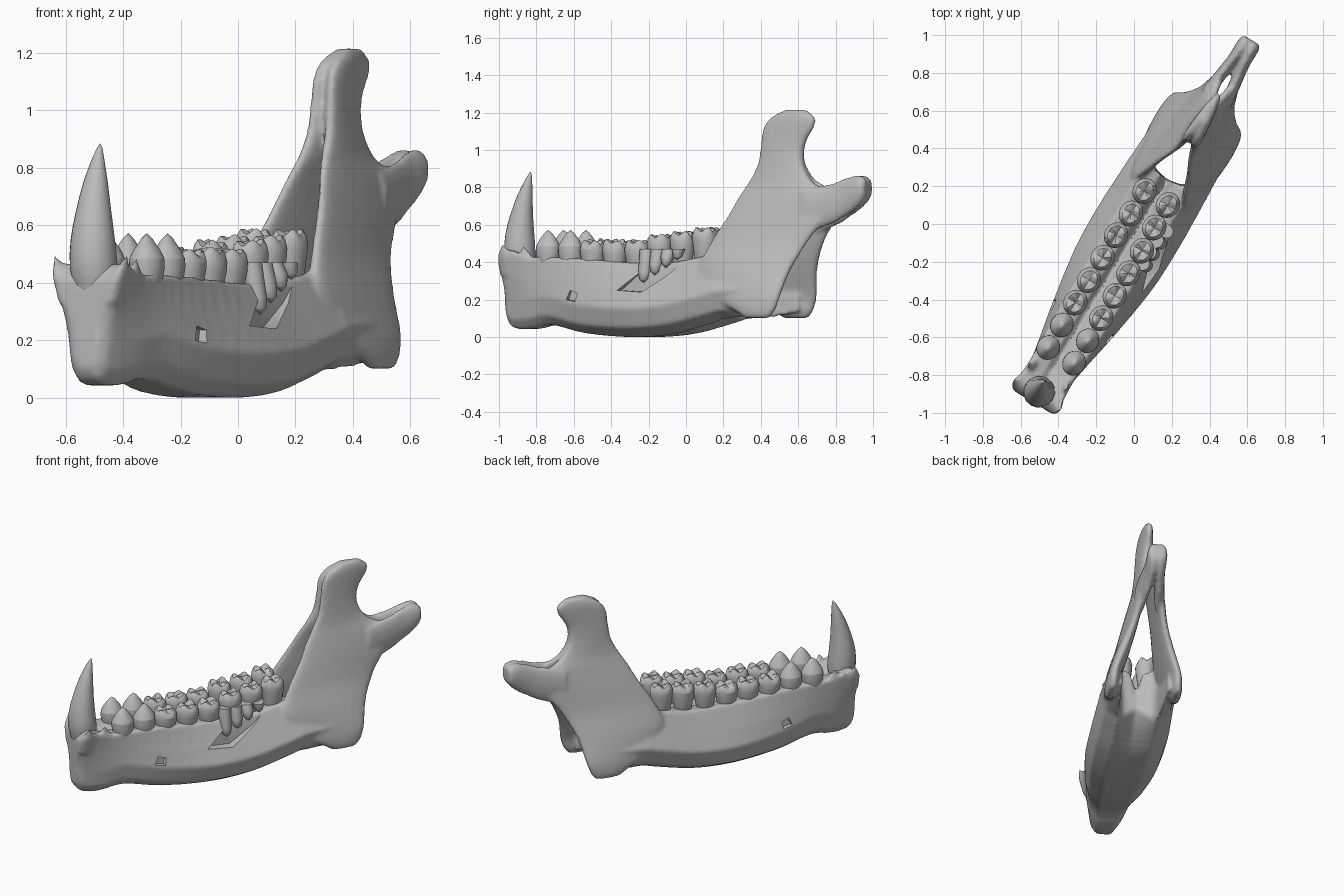
import bpy, bmesh, math, random
from mathutils import Vector

random.seed(4)
cube = bpy.data.objects.get("Cube")
if cube:
    bpy.data.objects.remove(cube)

ORIGIN = Vector((-0.52, -0.918, 0))
ALONG = Vector((0.517, 0.856, 0))
ACROSS = Vector((0.856, -0.517, 0))

bone_mat = bpy.data.materials.new("bone_grey")
bone_mat.use_nodes = True
GREY = (0.5, 0.5, 0.5, 1)
bone_mat.diffuse_color = GREY
bone_mat.node_tree.nodes["Principled BSDF"].inputs["Base Color"].default_value = GREY


def place(u, v, z):
    """Jaw coordinates: u along the jaw, v to its side, z up."""
    return ORIGIN + ALONG * u + ACROSS * v + Vector((0, 0, z))


def flow(stations, steps=4):
    """Insert smoothly curved in-between stations."""
    pts = [stations[0], *stations, stations[-1]]
    out = []
    for a, b, c, d in zip(pts, pts[1:], pts[2:], pts[3:]):
        for k in range(steps):
            t = k / steps
            out.append([q + t / 2 * (r - p + t * (2 * p - 5 * q + 4 * r - s + t * (3 * (q - r) + s - p)))
                        for p, q, r, s in zip(a, b, c, d)])
    return out + [stations[-1]]


def loft(bm, rings, tip=None):
    """Skin closed rings of (u, v, z) points and cap both ends."""
    loops = [[bm.verts.new(place(*p)) for p in ring] for ring in rings]
    faces = []
    for a, b in zip(loops, loops[1:]):
        for i in range(len(a)):
            j = (i + 1) % len(a)
            faces.append(bm.faces.new((a[i], a[j], b[j], b[i])))
    faces.append(bm.faces.new(loops[0][::-1]))
    if tip:
        t = bm.verts.new(place(*tip))
        last = loops[-1]
        for i in range(len(last)):
            faces.append(bm.faces.new((last[i], last[(i + 1) % len(last)], t)))
    else:
        faces.append(bm.faces.new(loops[-1]))
    bmesh.ops.recalc_face_normals(bm, faces=faces)


def oval(u, v, z, ru, rv, n=12):
    return [(u + ru * math.cos(k * math.tau / n), v + rv * math.sin(k * math.tau / n), z)
            for k in range(n)]


def finish(bm, name):
    mesh = bpy.data.meshes.new(name)
    bm.to_mesh(mesh)
    bm.free()
    ob = bpy.data.objects.new(name, mesh)
    bpy.context.collection.objects.link(ob)
    mesh.materials.append(bone_mat)
    return ob


def select(ob):
    bpy.ops.object.select_all(action='DESELECT')
    ob.select_set(True)
    bpy.context.view_layer.objects.active = ob


def smooth(ob, angle):
    select(ob)
    bpy.ops.object.shade_smooth_by_angle(angle=math.radians(angle))


# Body stations: u, half width, bottom, top, rim side, inner side, groove height, midline lift
BODY = [(-0.03, .055, .1, .41, .11, -.02, .36, 0), (-.005, .08, .06, .45, .14, -.02, .37, 0),
        (.04, .095, .04, .47, .14, -.02, .38, 0), (.14, .12, .04, .43, .13, -.02, .38, 0),
        (.27, .145, .06, .43, .13, -.02, .36, 0), (.5, .19, .015, .42, .135, -.02, .35, 0),
        (.8, .235, -.005, .4, .135, -.02, .3, 0), (1.05, .243, .01, .4, .14, -.02, .28, .01),
        (1.24, .238, .05, .43, .14, -.015, .26, .05), (1.34, .234, .075, .44, .14, -.01, .25, .1),
        (1.38, .232, .085, .45, .14, .1, .24, .05), (1.55, .222, .1, .4, .15, .13, .22, .01),
        (1.69, .2, .13, .34, .155, .14, .22, 0)]
# Ramus levels: z, front u, back u, side, half thickness, twist
RAMUS = [(.1, 1.56, 1.71, .2, .022, 0), (.14, 1.5, 1.745, .198, .034, 0), (.22, 1.34, 1.775, .185, .04, -.005),
         (.36, 1.25, 1.81, .148, .046, .01), (.5, 1.3, 1.88, .108, .038, .02),
         (.65, 1.39, 1.98, .075, .033, .02), (.77, 1.455, 1.98, .05, .03, .015),
         (.84, 1.5, 1.87, .035, .03, .012), (.93, 1.545, 1.81, .025, .03, .012),
         (1.03, 1.56, 1.815, .018, .03, .014), (1.12, 1.575, 1.87, .013, .03, .016),
         (1.175, 1.62, 1.875, .01, .028, .014), (1.215, 1.7, 1.82, .01, .016, .005)]
# Condyle arm: u, side, z, half height, half thickness
CONDYLE = [(1.85, .06, .67, .12, .033), (2.0, .04, .71, .112, .032), (2.08, .03, .745, .105, .032),
           (2.15, .025, .775, .092, .037), (2.19, .023, .79, .07, .037), (2.21, .022, .795, .045, .027)]


def body_ring(s, u, w, zb, zt, vo, vin, zg, lift):
    low = max(vin + .01, w * .5)
    pts = [(vin, zb + .005 + lift), (low, zb + .005), (w * .85, zb + .055), (w, zb + .16),
           (w * .6 + vo * .4, zb * .4 + zt * .6 + .02), (vo, zt),
           (max(vo - .1, vin + .02), zt - .01), (vin, zg)]
    return [(u, v * s, z) for v, z in pts]


def ramus_ring(s, z, f, b, v, t, twist):
    """Flattened plate section with full ends."""
    ring = []
    for k in range(20):
        c, n = math.cos(k * math.tau / 20), math.sin(k * math.tau / 20)
        side = math.copysign(abs(n) ** .7, n) * t - twist * c
        ring.append(((f + b) / 2 + c * (b - f) / 2, s * (v + side), z))
    return ring


# Jaw bone, both halves and the flared socket points fused
bm = bmesh.new()
for s in (1, -1):
    loft(bm, [body_ring(s, *st) for st in flow(BODY)])
    loft(bm, [ramus_ring(s, *st) for st in flow(RAMUS)])
    loft(bm, [[(u, s * (v + t * math.cos(a)), z + h * math.sin(a))
               for a in (k * math.tau / 12 for k in range(12))] for u, v, z, h, t in flow(CONDYLE)])
    for u, v, h in ((.015, .15, .51), (.13, .125, .5)):
        loft(bm, [oval(u, s * (v - .06), .33, .05, .03), oval(u, s * (v - .025), .43, .045, .022)],
             tip=(u, s * v, h))
jaw = finish(bm, "jaw_bone")
remesh = jaw.modifiers.new("fuse", 'REMESH')
remesh.mode = 'VOXEL'
remesh.voxel_size = 0.011
soft = jaw.modifiers.new("soften", 'SMOOTH')
soft.factor, soft.iterations = 0.5, 8

# Nerve openings on both sides and the broken pocket on the left side
bm = bmesh.new()
for s in (1, -1):
    loft(bm, [[(u, s * v, z) for u, z in ((.43, .20), (.49, .19), (.5, .235), (.45, .25))]
              for v in (.15, .26)])
openings = finish(bm, "opening_cutter")
bm = bmesh.new()
loft(bm, [[(u, v, z) for u, z in ((.76, .25), (.92, .24), (1.06, .33), (1.2, .46), (.98, .48), (.9, .36))]
          for v in (.15, .3)])
pocket = finish(bm, "pocket_cutter")
for cutter in (openings, pocket):
    cutter.hide_render = True
    cut = jaw.modifiers.new("cut", 'BOOLEAN')
    cut.operation = 'DIFFERENCE'
    cut.object = cutter
select(jaw)
for mod in list(jaw.modifiers):
    bpy.ops.object.modifier_apply(modifier=mod.name)
for cutter in (openings, pocket):
    bpy.data.objects.remove(cutter)
smooth(jaw, 45)


def tooth(bm, u, v, top, ru, rv, cusps):
    """Crown with a narrow neck: a single point, or cusps around a hollow centre."""
    n = 12
    levels = [(.33, .7), (top - .13, .9), (top - .07, 1.12)]
    rings = [oval(u, v, z, ru * k, rv * k, n) for z, k in levels]
    if cusps == 1:
        rings.append(oval(u, v, top - .015, ru * .5, rv * .4, n))
        loft(bm, rings, tip=(u, v, top + .03))
        return
    crown = []
    for k, (x, y, _) in enumerate(oval(u, v, 0, ru * .82, rv * .75, n)):
        lift = math.cos(cusps * (k - 1.5) * math.tau / n)
        crown.append((x, y, top - .025 + .034 * lift + random.uniform(-.012, .012)))
    rings.append(crown)
    loft(bm, rings, tip=(u, v, top - .05))


# Two rows of cheek teeth
for s, side in ((1, "left"), (-1, "right")):
    bm = bmesh.new()
    for i in range(8):
        u = .26 + i * .139
        top = .555 + .055 * max(0, i - 4) / 3 - .01 * (i in (2, 3, 4))
        tooth(bm, u, s * (.08 - .008 * (i > 5)), top, .071, .064, 4 if i > 1 else 1)
    row = finish(bm, side + "_cheek_teeth")
    row.modifiers.new("round", 'SUBSURF').levels = 1
    smooth(row, 50)

# Bare roots in the broken pocket
bm = bmesh.new()
for i in range(4):
    u, z = .9 + i * .07, .29 + i * .04
    loft(bm, [oval(u, .115, .47, .04, .04), oval(u, .14, z + .06, .036, .035),
              oval(u, .15, z + .02, .024, .025)], tip=(u, .155, z))
smooth(finish(bm, "tooth_roots"), 60)

# Single curved fang at the front: u, side, z, radius
FANG = [(.045, 0, .36, .07), (.035, 0, .45, .084), (.033, -.003, .55, .078), (.042, -.005, .65, .062),
        (.06, -.008, .75, .043), (.08, -.01, .83, .022), (.092, -.01, .87, .009)]
bm = bmesh.new()
loft(bm, [oval(u, v, z, r, r, 16) for u, v, z, r in flow(FANG, 2)], tip=(.095, -.01, .885))
smooth(finish(bm, "front_fang"), 60)
